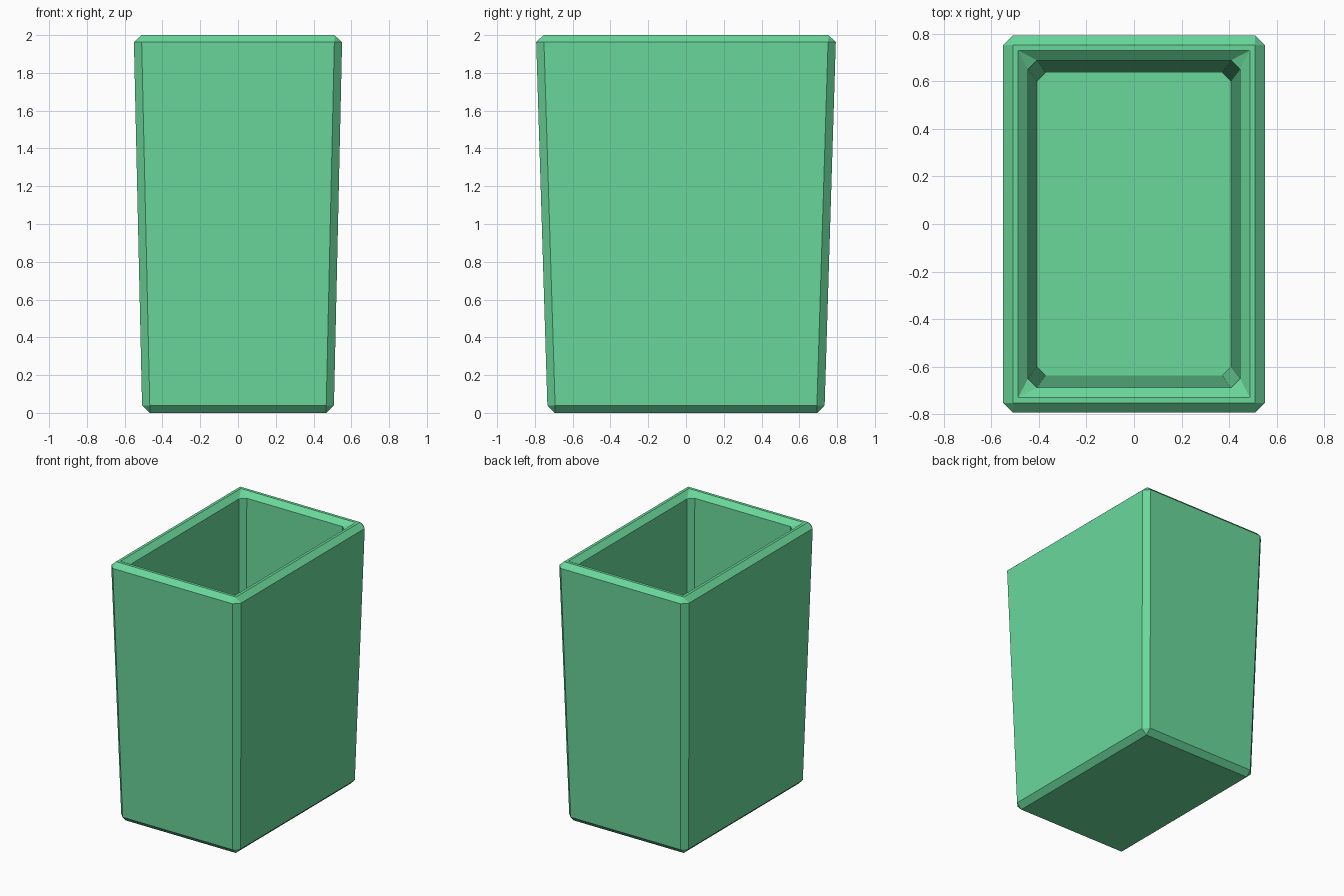
import bpy
import bmesh

if "Cube" in bpy.data.objects:
    bpy.data.objects.remove(bpy.data.objects["Cube"])

# Single flat green for the whole bin
green = bpy.data.materials.new("soft_green")
green.diffuse_color = (0.144, 0.686, 0.328, 1.0)
green.use_nodes = True
green.node_tree.nodes["Principled BSDF"].inputs["Base Color"].default_value = green.diffuse_color

# Profile rings, outside bottom -> rim -> inside floor:
# half width x, half depth y, height z, corner chamfer
RINGS = [
    (0.467, 0.695, 0.00, 0.0),     # underside
    (0.508, 0.734, 0.04, 0.041),   # bottom chamfer
    (0.551, 0.793, 1.963, 0.041),  # tapered outer wall
    (0.510, 0.754, 2.00, 0.0),     # outer rim edge
    (0.488, 0.731, 2.00, 0.0),     # inner rim edge
    (0.446, 0.689, 1.963, 0.038),  # inner rim chamfer
    (0.409, 0.637, 0.12, 0.036),   # inside floor
]


def ring(bm, x, y, z, c):
    """Counter-clockwise rectangle with chamfered corners."""
    pts = [(x, -y + c), (x, y - c), (x - c, y), (-x + c, y),
           (-x, y - c), (-x, -y + c), (-x + c, -y), (x - c, -y)]
    return [bm.verts.new((px, py, z)) for px, py in pts]


# Bin body: skin the rings, then cap the underside and the floor
bm = bmesh.new()
loops = [ring(bm, *r) for r in RINGS]
for a, b in zip(loops, loops[1:]):
    for i in range(8):
        j = (i + 1) % 8
        bm.faces.new((a[i], a[j], b[j], b[i]))
bm.faces.new(loops[0][::-1])
bm.faces.new(loops[-1])

# Zero-chamfer corners collapse to sharp points
bmesh.ops.remove_doubles(bm, verts=bm.verts[:], dist=0.0005)
bmesh.ops.recalc_face_normals(bm, faces=bm.faces[:])

mesh = bpy.data.meshes.new("open_bin")
bm.to_mesh(mesh)
bm.free()
mesh.materials.append(green)
bin_obj = bpy.data.objects.new("open_bin", mesh)
bpy.context.collection.objects.link(bin_obj)
